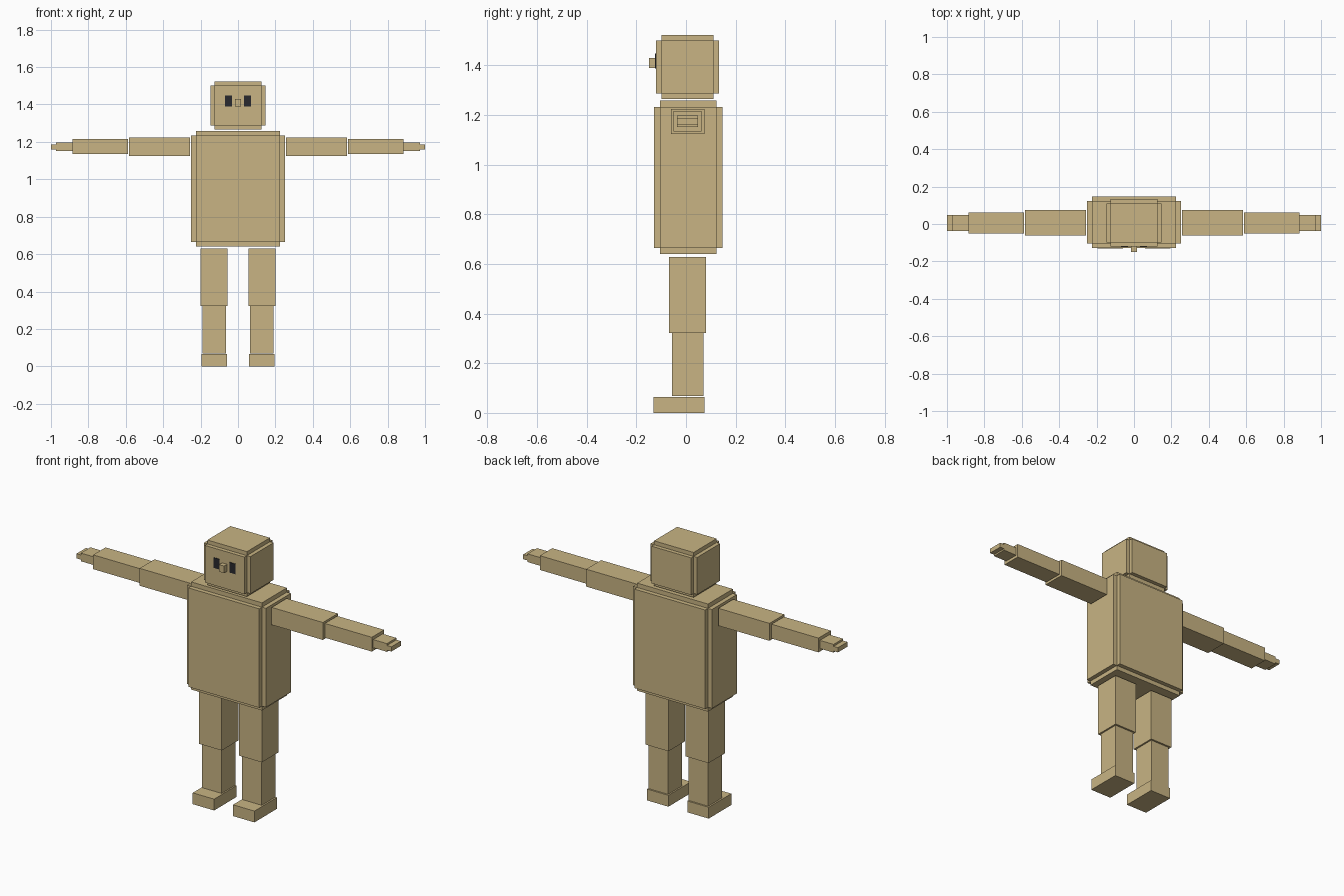
import bpy, bmesh
from mathutils import Vector

if "Cube" in bpy.data.objects:
    bpy.data.objects.remove(bpy.data.objects["Cube"])


def make_material(name, rgb):
    mat = bpy.data.materials.new(name)
    mat.use_nodes = True
    mat.diffuse_color = (*rgb, 1)
    mat.node_tree.nodes["Principled BSDF"].inputs["Base Color"].default_value = (*rgb, 1)
    return mat


TAN = make_material("tan", (0.58, 0.457, 0.227))
DARK = make_material("charcoal", (0.022, 0.022, 0.026))


def box(name, xs, ys, zs, mat=TAN, step=0.0):
    """Box between limits; a step raises every side as a panel, notching the edges."""
    lo, hi = (Vector(p) for p in zip(xs, ys, zs))
    inset = Vector((step, step, step))
    lo, hi = lo + inset, hi - inset
    bm = bmesh.new()
    bmesh.ops.create_cube(bm, size=1)
    for v in bm.verts:
        v.co = (lo + hi) / 2 + v.co * (hi - lo)
    if step:
        out = bmesh.ops.extrude_discrete_faces(bm, faces=bm.faces[:])
        for f in out["faces"]:
            f.normal_update()
            bmesh.ops.translate(bm, vec=f.normal * step, verts=f.verts[:])
    bmesh.ops.recalc_face_normals(bm, faces=bm.faces[:])
    mesh = bpy.data.meshes.new(name)
    bm.to_mesh(mesh)
    bm.free()
    mesh.materials.append(mat)
    obj = bpy.data.objects.new(name, mesh)
    bpy.context.collection.objects.link(obj)
    return obj


# Torso and head with raised panels
box("torso", (-0.25, 0.25), (-0.129, 0.147), (0.64, 1.258), step=0.025)
box("head", (-0.148, 0.148), (-0.121, 0.133), (1.265, 1.523), step=0.0225)
box("nose", (-0.016, 0.016), (-0.149, -0.121), (1.39, 1.43))

# Paired parts, given for the +x side and mirrored
PAIRED = [
    ("eye", (0.032, 0.07), (-0.124, -0.119), (1.388, 1.447), DARK),
    ("upper_arm", (0.257, 0.582), (-0.061, 0.074), (1.124, 1.224), TAN),
    ("forearm", (0.587, 0.885), (-0.050, 0.062), (1.134, 1.216), TAN),
    ("hand", (0.885, 0.972), (-0.037, 0.049), (1.151, 1.198), TAN),
    ("fingertips", (0.972, 1.0), (-0.037, 0.049), (1.16, 1.187), TAN),
    ("thigh", (0.055, 0.2), (-0.069, 0.081), (0.322, 0.629), TAN),
    ("shin", (0.065, 0.19), (-0.056, 0.07), (0.068, 0.322), TAN),
    ("foot", (0.06, 0.196), (-0.131, 0.074), (0.0, 0.065), TAN),
]
for name, xs, ys, zs, mat in PAIRED:
    box("left_" + name, xs, ys, zs, mat)
    box("right_" + name, (-xs[1], -xs[0]), ys, zs, mat)
